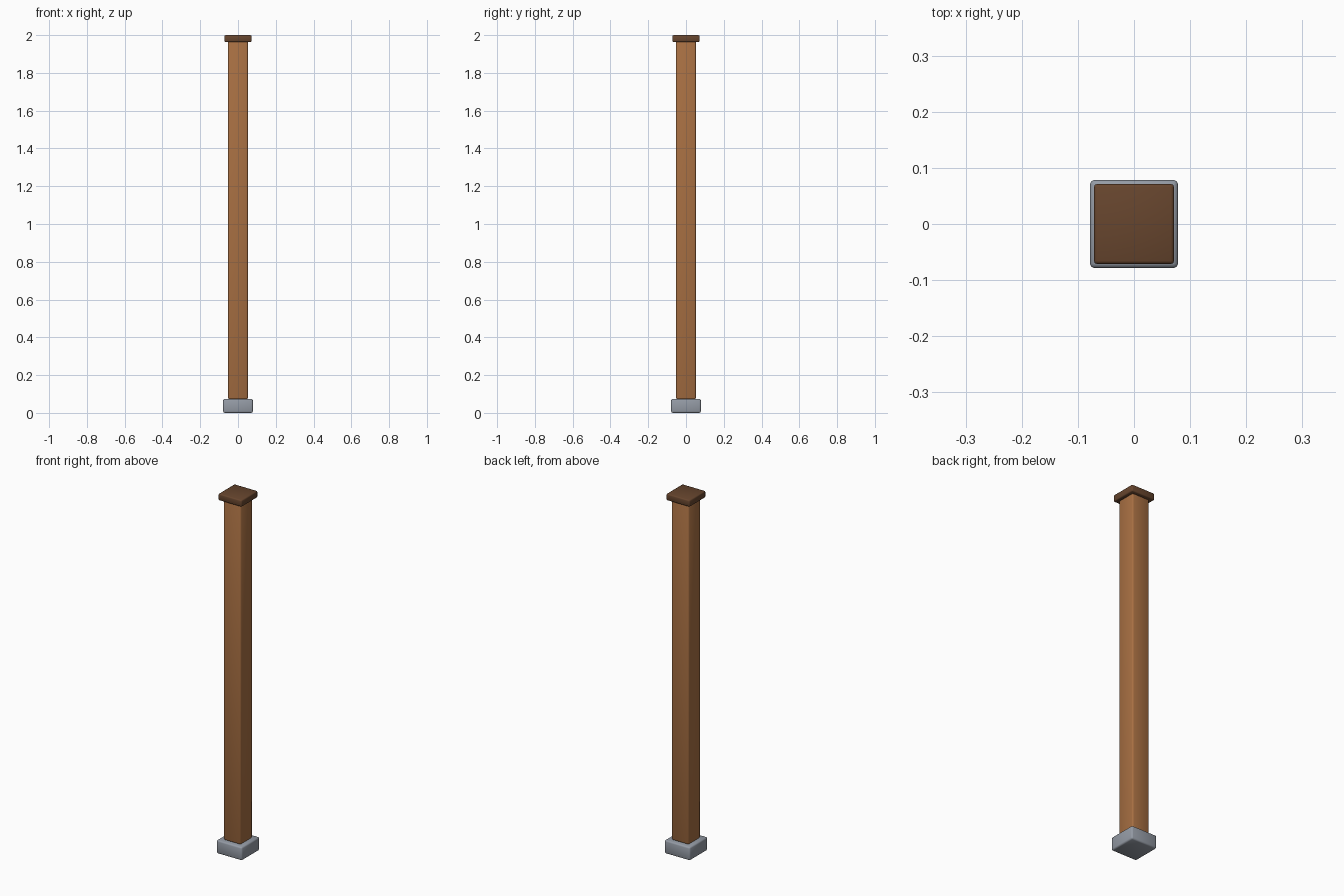
import bpy

if "Cube" in bpy.data.objects:
    bpy.data.objects.remove(bpy.data.objects["Cube"])


def material(name, rgb):
    mat = bpy.data.materials.new(name)
    mat.diffuse_color = (*rgb, 1.0)
    mat.use_nodes = True
    mat.node_tree.nodes["Principled BSDF"].inputs["Base Color"].default_value = mat.diffuse_color
    return mat


def block(name, width, z0, z1, bevel, mat):
    """Square block with softly rounded edges, spanning z0 to z1."""
    bpy.ops.mesh.primitive_cube_add(size=1, location=(0, 0, (z0 + z1) / 2))
    obj = bpy.context.object
    obj.name = name
    obj.scale = (width, width, z1 - z0)
    bpy.ops.object.transform_apply(location=False, rotation=False, scale=True)
    obj.data.materials.append(mat)
    mod = obj.modifiers.new("rounded_edges", 'BEVEL')
    mod.width = bevel
    mod.segments = 2
    bpy.ops.object.modifier_apply(modifier=mod.name)
    bpy.ops.object.shade_smooth()
    return obj


stone = material("grey_stone", (0.30, 0.33, 0.38))
wood = material("warm_wood", (0.39, 0.16, 0.055))
dark_wood = material("dark_wood", (0.135, 0.06, 0.027))

# Stone footing, wooden shaft and dark cap, stacked
block("base", 0.157, 0.0, 0.074, 0.008, stone)
block("post", 0.105, 0.072, 1.97, 0.008, wood)
block("cap", 0.143, 1.963, 2.0, 0.006, dark_wood)
